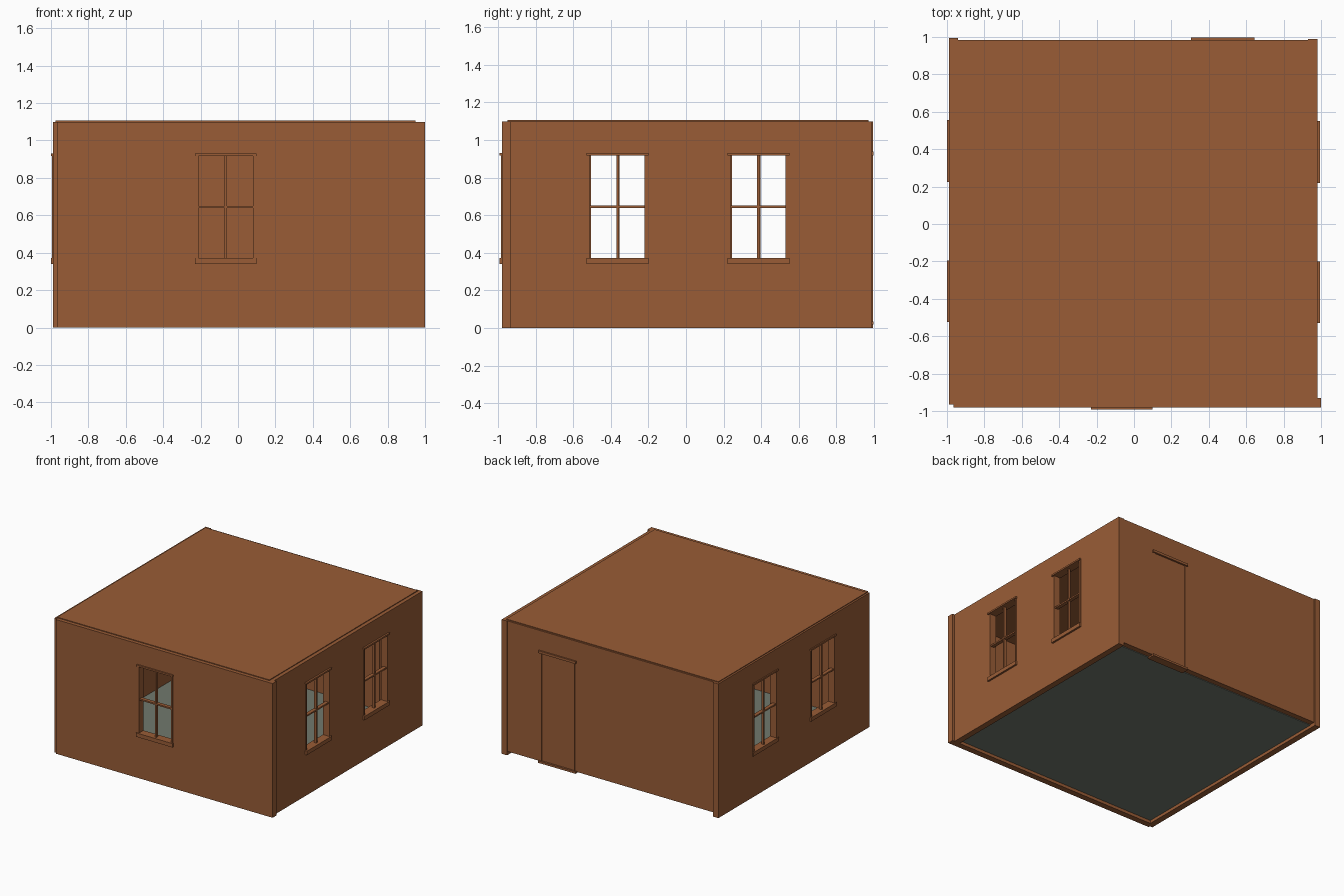
import bpy, bmesh, math
from mathutils import Matrix

if "Cube" in bpy.data.objects:
    bpy.data.objects.remove(bpy.data.objects["Cube"])


def material(name, rgb):
    m = bpy.data.materials.new(name)
    m.diffuse_color = (*rgb, 1)
    m.use_nodes = True
    m.node_tree.nodes["Principled BSDF"].inputs["Base Color"].default_value = m.diffuse_color
    return m


BROWN = material("clay_brown", (0.32, 0.108, 0.037))
GREY = material("floor_grey_green", (0.165, 0.19, 0.155))
ID = Matrix.Identity(4)
THICK = 0.05


def finish(name, bm, mat, mtx=ID):
    bmesh.ops.transform(bm, matrix=mtx, verts=bm.verts)
    bmesh.ops.recalc_face_normals(bm, faces=bm.faces)
    me = bpy.data.meshes.new(name)
    bm.to_mesh(me)
    bm.free()
    me.materials.append(mat)
    ob = bpy.data.objects.new(name, me)
    bpy.context.collection.objects.link(ob)
    return ob


def box(bm, x0, x1, y0, y1, z0, z1):
    m = Matrix.Translation(((x0 + x1) / 2, (y0 + y1) / 2, (z0 + z1) / 2)) @ \
        Matrix.Diagonal((x1 - x0, y1 - y0, z1 - z0, 1))
    bmesh.ops.create_cube(bm, size=1, matrix=m)


def wall(name, mtx, u0, u1, z0, z1, holes):
    """Slab with rectangular openings; outer side at local y = 0, facing -y."""
    bm = bmesh.new()
    us = sorted({u0, u1, *[h[0] for h in holes], *[h[1] for h in holes]})
    zs = sorted({z0, z1, *[h[2] for h in holes], *[h[3] for h in holes]})
    for a, b in zip(us, us[1:]):
        for c, d in zip(zs, zs[1:]):
            cu, cz = (a + b) / 2, (c + d) / 2
            if any(h[0] < cu < h[1] and h[2] < cz < h[3] for h in holes):
                continue
            bm.faces.new([bm.verts.new(p) for p in
                          ((a, 0, c), (b, 0, c), (b, 0, d), (a, 0, d))])
    bmesh.ops.remove_doubles(bm, verts=bm.verts, dist=1e-5)
    ext = bmesh.ops.extrude_face_region(bm, geom=bm.faces[:], use_keep_orig=True)
    bmesh.ops.translate(bm, vec=(0, THICK, 0),
                        verts=[g for g in ext["geom"] if isinstance(g, bmesh.types.BMVert)])
    finish(name, bm, BROWN, mtx)


def window(name, mtx, u, out):
    """Window whose clear opening is centred at u."""
    hw, zb, zt = 0.145, 0.372, 0.918
    ins = THICK + 0.005
    bm = bmesh.new()
    box(bm, u - hw - 0.02, u + hw + 0.02, -out, ins, 0.34, zb)          # sill
    box(bm, u - hw - 0.02, u + hw + 0.02, -out, ins, zt, 0.931)         # header
    for s in (-1, 1):                                                   # jambs
        a, b = sorted((u + s * hw, u + s * (hw + 0.016)))
        box(bm, a, b, -0.004, ins, zb, zt)
    box(bm, u - 0.006, u + 0.006, 0.008, 0.03, zb, zt)                  # glazing bars
    box(bm, u - hw, u + hw, 0.004, 0.034, 0.639, 0.651)
    finish(name, bm, BROWN, mtx)


# Four walls in a pinwheel: name, quarter turns, outer offset, u range, windows, trim depth
WALLS = [
    ("front", 0, 0.98, -0.965, 1.0, [-0.065], 0.012),
    ("right", 1, 0.98, -0.93, 0.99, [-0.365, 0.385], 0.015),
    ("left", 3, 0.99, -0.995, 0.965, [-0.39, 0.36], 0.01),
]
for side, turn, off, u0, u1, wins, out in WALLS:
    M = Matrix.Rotation(turn * math.pi / 2, 4, 'Z') @ Matrix.Translation((0, -off, 0))
    wall(side + "_wall", M, u0, u1, 0, 1.1,
         [(u - 0.155, u + 0.155, 0.36, 0.925) for u in wins])
    for i, u in enumerate(wins):
        window(f"{side}_window_{i + 1}", M, u, out)

# Back wall, slightly raised, with the door
M = Matrix.Rotation(math.pi, 4, 'Z') @ Matrix.Translation((0, -0.985, 0))
wall("back_wall", M, -0.93, 0.94, 0.03, 1.1, [(-0.63, -0.32, 0.03, 0.925)])

bm = bmesh.new()
box(bm, -0.62, -0.33, 0.003, THICK - 0.003, 0.035, 0.918)
finish("door", bm, BROWN, M)

bm = bmesh.new()
box(bm, -0.645, -0.305, -0.012, THICK + 0.005, 0.918, 0.938)   # header
box(bm, -0.645, -0.305, -0.012, THICK + 0.005, 0.018, 0.035)   # threshold
for a in (-0.632, -0.33):
    box(bm, a, a + 0.012, -0.003, THICK + 0.004, 0.035, 0.918)
finish("door_frame", bm, BROWN, M)

# Roof slab let into the wall tops
bm = bmesh.new()
box(bm, -0.975, 0.95, -0.95, 0.972, 1.06, 1.106)
finish("roof", bm, BROWN)

# Floor slab between the walls
bm = bmesh.new()
box(bm, -0.945, 0.935, -0.935, 0.94, 0.025, 0.05)
finish("floor", bm, GREY)
